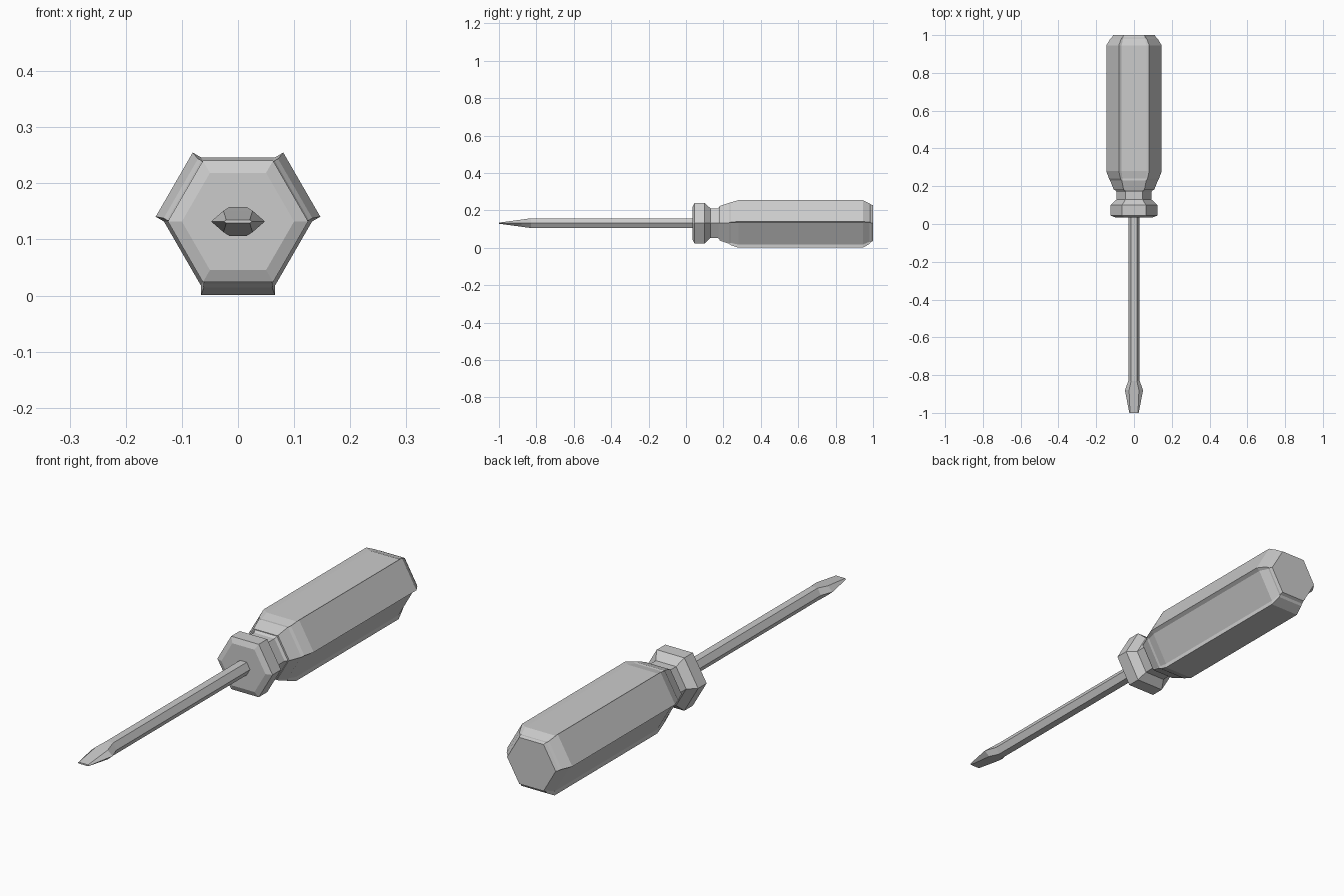
import bpy, bmesh
from math import sin, cos, radians

cube = bpy.data.objects.get("Cube")
if cube:
    bpy.data.objects.remove(cube, do_unlink=True)

AXIS_Z = 0.132

steel = bpy.data.materials.new("plain_grey")
steel.use_nodes = True
grey = (0.6, 0.6, 0.6, 1)
steel.diffuse_color = grey
steel.node_tree.nodes["Principled BSDF"].inputs["Base Color"].default_value = grey


def hexagon(r):
    return [(r * cos(radians(a)), r * sin(radians(a))) for a in range(0, 360, 60)]


def raised_hexagon(r, lift):
    """Hexagon with every other side pushed outward by lift."""
    pts, corners = [], hexagon(r)
    for i in range(0, 6, 2):
        a, b = corners[i], corners[i + 1]
        n = radians(30 + 60 * i)
        dx, dz = lift * cos(n), lift * sin(n)
        pts += [a, (a[0] + dx, a[1] + dz), (b[0] + dx, b[1] + dz), b]
    return pts


def blade_section(wide, flat, h):
    return [(wide, 0), (flat, h), (-flat, h), (-wide, 0), (-flat, -h), (flat, -h)]


def loft(name, sections):
    """Join (y, outline) sections along the y axis and cap both ends."""
    bm = bmesh.new()
    rings = [[bm.verts.new((x, y, z + AXIS_Z)) for x, z in pts] for y, pts in sections]
    for a, b in zip(rings, rings[1:]):
        n = len(a)
        for i in range(n):
            j = (i + 1) % n
            bm.faces.new((a[i], a[j], b[j], b[i]))
    bm.faces.new(rings[0])
    bm.faces.new(rings[-1])
    bmesh.ops.remove_doubles(bm, verts=bm.verts, dist=1e-5)
    bmesh.ops.recalc_face_normals(bm, faces=bm.faces)
    mesh = bpy.data.meshes.new(name)
    bm.to_mesh(mesh)
    bm.free()
    mesh.materials.append(steel)
    obj = bpy.data.objects.new(name, mesh)
    bpy.context.collection.objects.link(obj)
    return obj


# Grip: hexagonal, three raised sides and three recessed panels
grip = [(0.18, 0.103, 0.004), (0.23, 0.123, 0.004), (0.24, 0.122, 0.012),
        (0.28, 0.132, 0.017), (0.945, 0.132, 0.017), (0.982, 0.115, 0.011),
        (0.988, 0.115, 0.002), (1.0, 0.11, 0.0)]
loft("handle_grip", [(y, raised_hexagon(r, e)) for y, r, e in grip])

# Collar and neck in front of the grip
collar = [(0.035, 0.1), (0.045, 0.125), (0.1, 0.125), (0.13, 0.092),
          (0.17, 0.092), (0.18, 0.1)]
loft("handle_collar", [(y, hexagon(r)) for y, r in collar])

# Shaft running into a flattened blade tip
shaft = [(0.04, 0.03, 0.015, 0.026), (-0.83, 0.03, 0.015, 0.026),
         (-0.88, 0.048, 0.026, 0.019), (-1.0, 0.025, 0.021, 0.003)]
loft("shaft_and_blade", [(y, blade_section(w, f, h)) for y, w, f, h in shaft])
